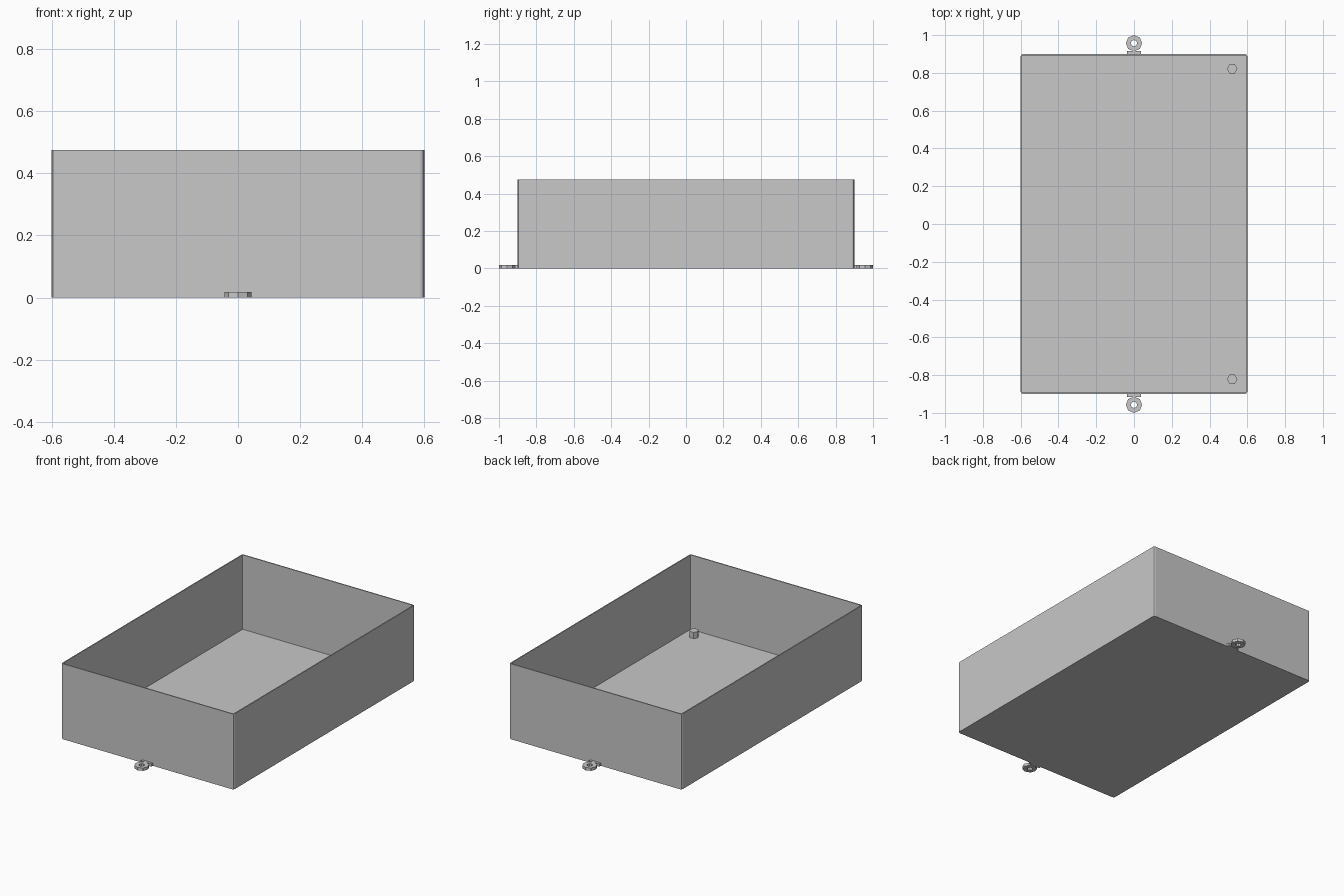
import bpy, bmesh, math
from mathutils import Vector, Matrix

cube = bpy.data.objects.get("Cube")
if cube:
    bpy.data.objects.remove(cube, do_unlink=True)

GREY = (0.58, 0.58, 0.58, 1)
WALL = 0.007
W, D, H = 1.2, 1.8, 0.475

grey = bpy.data.materials.new("light_grey")
grey.diffuse_color = GREY
grey.use_nodes = True
grey.node_tree.nodes["Principled BSDF"].inputs["Base Color"].default_value = GREY


def finish(name, bm, location=(0, 0, 0)):
    mesh = bpy.data.meshes.new(name)
    bmesh.ops.recalc_face_normals(bm, faces=bm.faces)
    bm.to_mesh(mesh)
    bm.free()
    mesh.materials.append(grey)
    obj = bpy.data.objects.new(name, mesh)
    obj.location = location
    bpy.context.collection.objects.link(obj)
    return obj


def block(size):
    bm = bmesh.new()
    bmesh.ops.create_cube(bm, size=1)
    bmesh.ops.transform(bm, matrix=Matrix.Diagonal((*size, 1)), verts=bm.verts)
    return bm


def turned(name, profile, sides, location):
    """Turn a closed (radius, z) profile around the z axis."""
    bm = bmesh.new()
    verts = [bm.verts.new((r, 0, z)) for r, z in profile]
    edges = [bm.edges.new((v, verts[i - 1])) for i, v in enumerate(verts)]
    bmesh.ops.spin(bm, geom=verts + edges, axis=(0, 0, 1), cent=(0, 0, 0),
                   angle=math.tau, steps=sides, use_duplicate=False)
    bmesh.ops.remove_doubles(bm, verts=bm.verts, dist=0.0001)
    return finish(name, bm, location)


# Open tray with narrow rounded corners and thin walls
bm = block((W, D, H))
top = [f for f in bm.faces if f.normal.z > 0.5]
bmesh.ops.delete(bm, geom=top, context="FACES")
uprights = [e for e in bm.edges
            if abs((e.verts[0].co - e.verts[1].co).normalized().z) > 0.9]
bmesh.ops.bevel(bm, geom=uprights, offset=0.012, segments=2, profile=0.5,
                affect="EDGES")
tray = finish("tray", bm, (0, 0, H / 2))
shell = tray.modifiers.new("wall_thickness", "SOLIDIFY")
shell.thickness = WALL
shell.offset = -1
shell.use_even_offset = True

# Parts at both ends
RING, HOLE, TAB = 0.043, 0.017, 0.018
for end, side in (("front", -1), ("back", 1)):
    # Eyelet ring and the tab joining it to the wall
    turned(end + "_eyelet", [(HOLE, 0), (RING, 0), (RING, TAB), (HOLE, TAB)],
           8, (0, side * (1 - RING), 0))
    finish(end + "_eyelet_tab", block((0.074, 0.018, TAB)),
           (0, side * 0.906, TAB / 2))
    # Six-sided peg on the floor
    turned(end + "_peg", [(0, 0), (0.028, 0), (0.028, 0.04), (0, 0.04)],
           6, (0.52, side * 0.822, WALL - 0.001))
